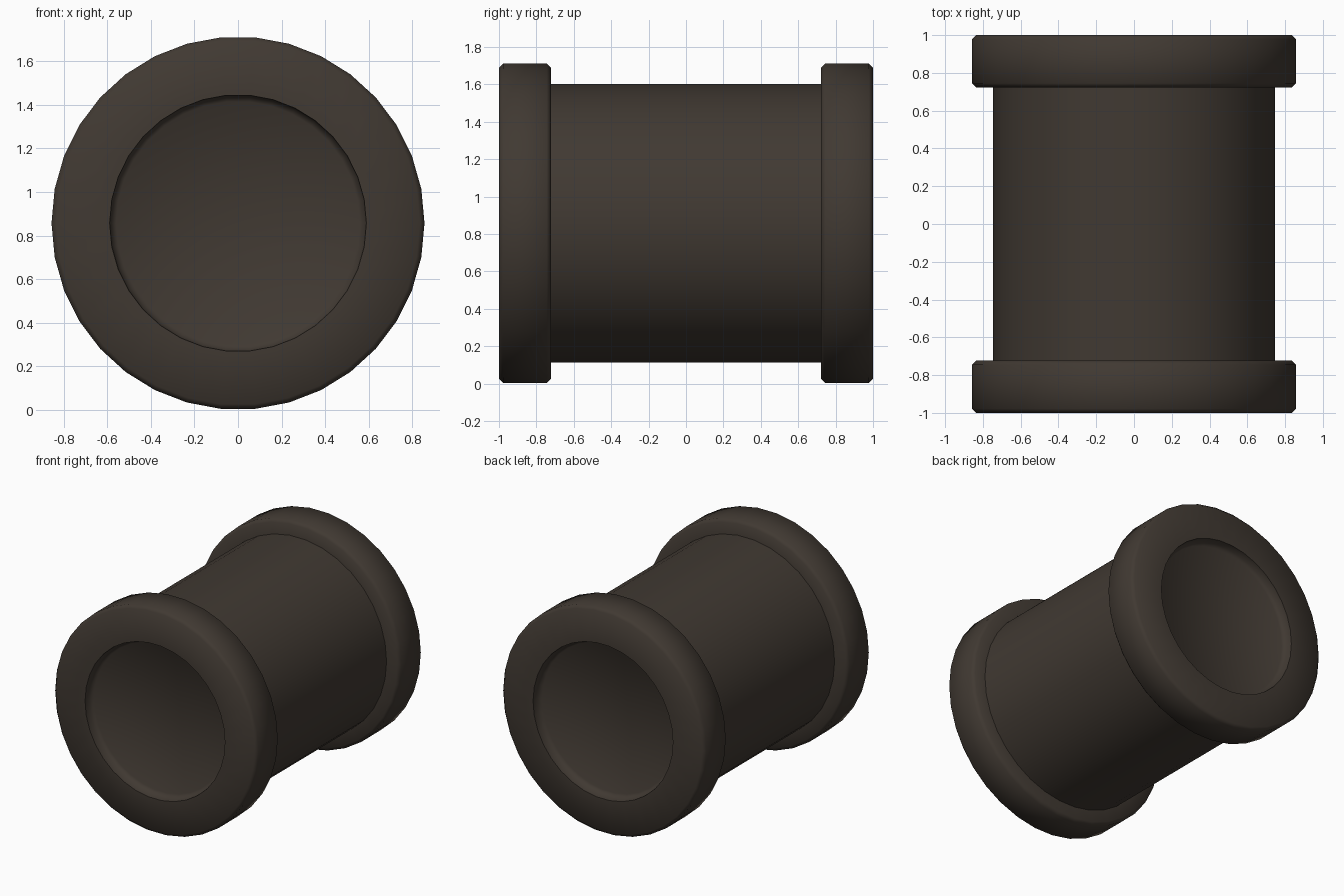
import bpy, bmesh, math

if "Cube" in bpy.data.objects:
    bpy.data.objects.remove(bpy.data.objects["Cube"])

SIDES = 34          # facets around the pipe
CENTRE_Z = 0.857    # height of the pipe axis

mat = bpy.data.materials.new("dark brown metal")
mat.diffuse_color = (0.052, 0.041, 0.032, 1.0)
mat.use_nodes = True
mat.node_tree.nodes["Principled BSDF"].inputs["Base Color"].default_value = mat.diffuse_color


def lathe(name, profile):
    """Spin (radius, y) points around the pipe axis; radius 0 closes with a fan."""
    bm = bmesh.new()
    rings = []
    for r, y in profile:
        if r == 0:
            rings.append([bm.verts.new((0, y, CENTRE_Z))])
            continue
        ring = []
        for i in range(SIDES):
            a = 2 * math.pi * i / SIDES
            ring.append(bm.verts.new((r * math.cos(a), y, CENTRE_Z + r * math.sin(a))))
        rings.append(ring)
    for a, b in zip(rings, rings[1:]):
        for i in range(SIDES):
            j = (i + 1) % SIDES
            if len(b) == 1:
                bm.faces.new((a[i], a[j], b[0]))
            elif len(a) == 1:
                bm.faces.new((a[0], b[j], b[i]))
            else:
                bm.faces.new((a[i], a[j], b[j], b[i]))
    bmesh.ops.recalc_face_normals(bm, faces=bm.faces[:])
    mesh = bpy.data.meshes.new(name)
    bm.to_mesh(mesh)
    bm.free()
    obj = bpy.data.objects.new(name, mesh)
    bpy.context.collection.objects.link(obj)
    mesh.materials.append(mat)
    bpy.ops.object.select_all(action='DESELECT')
    obj.select_set(True)
    bpy.context.view_layer.objects.active = obj
    bpy.ops.object.shade_smooth_by_angle(angle=math.radians(50))
    return obj


# End collar: shallow closed recess, flat rim, chamfered outer edges
collar = [(0, -0.925), (0.56, -0.93), (0.585, -0.95), (0.59, -1.0),
          (0.835, -1.0), (0.857, -0.978), (0.857, -0.745),
          (0.835, -0.723), (0.70, -0.723), (0, -0.723)]
lathe("front_collar", collar)
lathe("back_collar", [(r, -y) for r, y in collar])

# Main barrel between the collars
lathe("pipe_barrel", [(0, -0.76), (0.747, -0.76), (0.747, 0.76), (0, 0.76)])
